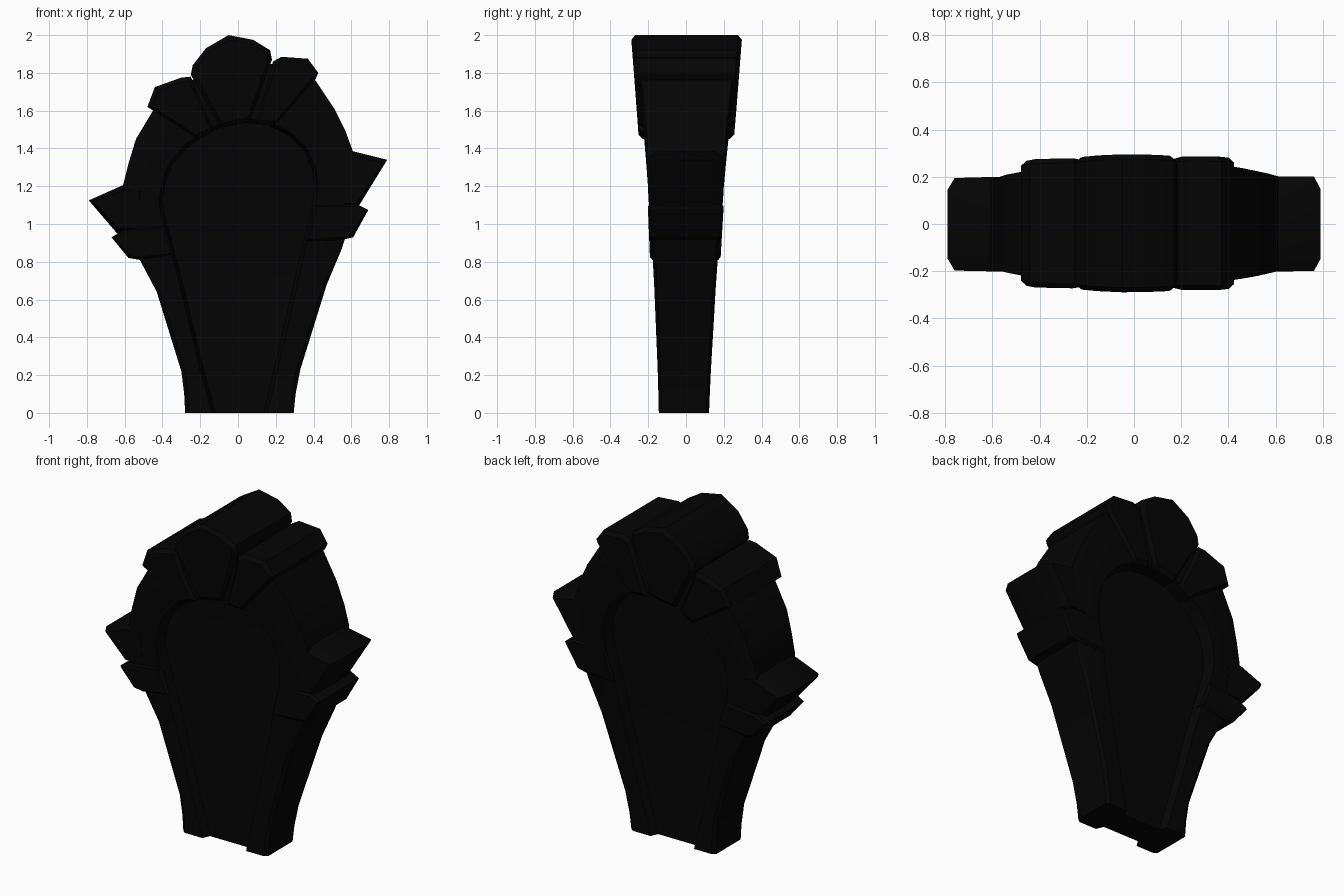
import bpy
import bmesh
from math import radians
from mathutils import Vector

cube = bpy.data.objects.get("Cube")
if cube:
    bpy.data.objects.remove(cube, do_unlink=True)

black = bpy.data.materials.new("soft black")
black.use_nodes = True
black_rgba = (0.0013, 0.0013, 0.0013, 1)
black.diffuse_color = black_rgba
black.node_tree.nodes["Principled BSDF"].inputs["Base Color"].default_value = black_rgba


def finish(name, bm):
    """Turn a bmesh into an object, smooth except at sharp edges."""
    bmesh.ops.recalc_face_normals(bm, faces=bm.faces)
    mesh = bpy.data.meshes.new(name)
    bm.to_mesh(mesh)
    bm.free()
    mesh.materials.append(black)
    mesh.shade_smooth()
    mesh.set_sharp_from_angle(angle=radians(28))
    obj = bpy.data.objects.new(name, mesh)
    bpy.context.collection.objects.link(obj)
    return obj


def middle(z):
    """Centre plane, leaning slightly forward at the foot."""
    return 0.003 - 0.014 * max(0, 1 - z / 1.6)


def body_depth(z):
    """Half thickness of the body, flaring upwards."""
    return 0.133 + 0.03 * z + 0.022 * z * z


def crest_depth(z):
    return 0.254 + 0.078 * (z - 1.48)


def spike_depth(z):
    """Flush with the body low down, level higher up."""
    return min(0.2, body_depth(z) + 0.002)


def fin_depth(z):
    return 0.187 + 0.05 * (z - 0.82)


def toward(point, target, distance):
    step = Vector(target) - Vector(point)
    return Vector(point) + step.normalized() * distance


def prism(name, outline, depth, inset, drop):
    """Slab from a front outline, with chamfered front and back rims."""
    bm = bmesh.new()
    centre = sum((Vector(p) for p in outline), Vector((0, 0))) / len(outline)
    loops = []
    for side, is_face in ((-1, True), (-1, False), (1, False), (1, True)):
        loop = []
        for p in outline:
            x, z = toward(p, centre, inset) if is_face else p
            y = middle(z) + side * (depth(z) - (0 if is_face else drop))
            loop.append(bm.verts.new((x, y, z)))
        loops.append(loop)
    count = len(outline)
    for a, b in zip(loops, loops[1:]):
        for i in range(count):
            j = (i + 1) % count
            bm.faces.new((a[i], a[j], b[j], b[i]))
    bm.faces.new(loops[0])
    bm.faces.new(loops[-1])
    return finish(name, bm)


# Body: outer edge and matching panel edge, from one foot over the top to the other
outer = [(-.28, 0), (-.285, .1), (-.3, .22), (-.43, .64), (-.53, .83), (-.6, 1.08),
         (-.61, 1.2), (-.58, 1.32), (-.54, 1.45), (-.45, 1.6), (-.27, 1.75), (-.1, 1.83),
         (.16, 1.85), (.28, 1.83), (.41, 1.76), (.51, 1.61), (.57, 1.49), (.61, 1.38),
         (.62, 1.1), (.55, .87), (.47, .68), (.33, .23), (.305, .1), (.295, 0)]
inner = [(-.14, 0), (-.165, .1), (-.2, .22), (-.3, .64), (-.35, .83), (-.41, 1.05),
         (-.42, 1.13), (-.4, 1.24), (-.36, 1.33), (-.28, 1.42), (-.2, 1.48), (-.1, 1.53),
         (.04, 1.555), (.16, 1.545), (.27, 1.49), (.36, 1.41), (.41, 1.3), (.425, 1.2),
         (.41, 1.09), (.36, .88), (.315, .68), (.21, .23), (.18, .1), (.155, 0)]
RECESS = 0.34  # share of the half thickness
bm = bmesh.new()
rows = []
for rim, lip in zip(outer, inner):
    # The rim chamfer is wider around the upper half
    shoulder = toward(rim, lip, 0.07 if rim[1] > 0.9 else 0.02)
    panel = toward(lip, (0, min(lip[1], 1.05)), 0.02)
    # Each row runs from the front panel, around the rim, to the back panel
    half = [(panel, RECESS * body_depth(panel[1])), (lip, 0), (shoulder, 0), (rim, 0.015)]
    row = []
    for side, section in ((-1, half), (1, half[::-1])):
        for (x, z), cut in section:
            y = middle(z) + side * (body_depth(z) - cut)
            row.append(bm.verts.new((x, y, z)))
    rows.append(row)
for a, b in zip(rows, rows[1:]):
    for i in range(len(a) - 1):
        bm.faces.new((a[i], a[i + 1], b[i + 1], b[i]))
# Sunken panels, as strips pairing the two sides
last = len(rows) - 1
for i in range(last // 2):
    for k in (0, -1):
        bm.faces.new((rows[i][k], rows[i + 1][k], rows[last - i - 1][k], rows[last - i][k]))
# Foot
bm.faces.new(rows[0] + rows[last][::-1])
finish("body", bm)

# Crest blocks
crest = {
    "crest_centre": [(-.09, 1.51), (-.25, 1.79), (-.24, 1.84), (-.17, 1.93), (-.05, 2),
                     (.08, 1.975), (.17, 1.92), (.18, 1.87), (.06, 1.54)],
    "crest_right": [(-.21, 1.45), (-.48, 1.62), (-.44, 1.725), (-.3, 1.775),
                    (-.25, 1.78), (-.13, 1.49)],
    "crest_left": [(.1, 1.53), (.185, 1.86), (.23, 1.885), (.37, 1.875),
                   (.425, 1.8), (.41, 1.765), (.19, 1.52)],
}
for name, outline in crest.items():
    prism(name, outline, crest_depth, 0.025, 0.022)

# Side spikes
spikes = {
    "spike_left": [(.5, 1.36), (.61, 1.385), (.79, 1.34), (.63, 1.08), (.5, 1.08)],
    "spike_right": [(-.5, 1.2), (-.61, 1.205), (-.79, 1.125), (-.64, .95), (-.5, .95)],
}
for name, outline in spikes.items():
    prism(name, outline, spike_depth, 0.03, 0.05)

# Side fins
fins = {
    "fin_left": [(.41, 1.1), (.63, 1.105), (.69, 1.075), (.61, .93), (.55, .915), (.36, .91)],
    "fin_right": [(-.39, .99), (-.61, .965), (-.67, .93), (-.58, .82), (-.52, .81), (-.34, .84)],
}
for name, outline in fins.items():
    prism(name, outline, fin_depth, 0.015, 0.012)
